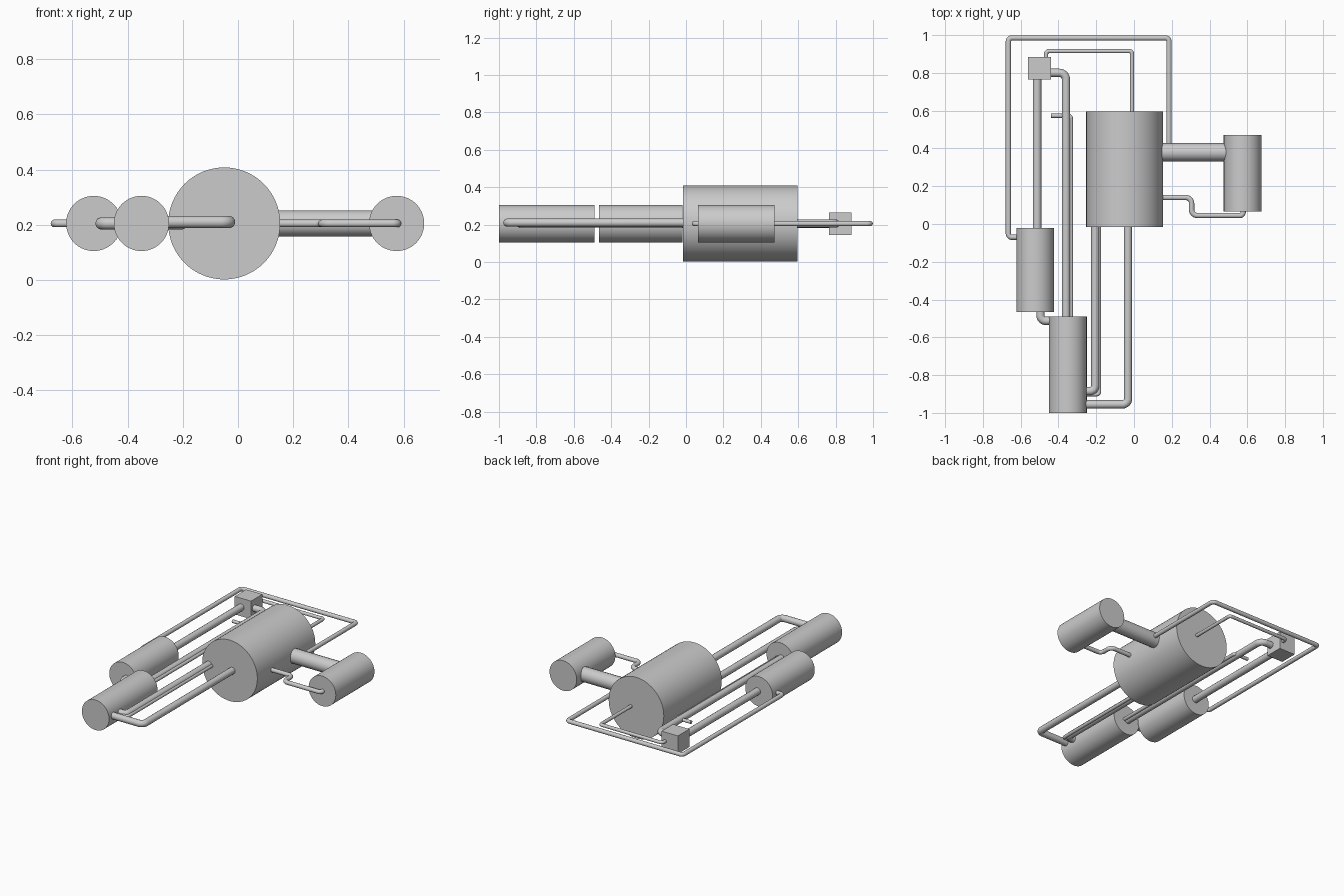
import bpy
import math
from mathutils import Vector

cube = bpy.data.objects.get("Cube")
if cube:
    bpy.data.objects.remove(cube, do_unlink=True)

MID = 0.205  # height of the shared centre plane

steel = bpy.data.materials.new("plain grey")
steel.use_nodes = True
steel.diffuse_color = (0.6, 0.6, 0.6, 1)
steel.node_tree.nodes["Principled BSDF"].inputs["Base Color"].default_value = (0.6, 0.6, 0.6, 1)


def finish(obj, name):
    obj.name = name
    obj.data.materials.clear()
    obj.data.materials.append(steel)
    bpy.ops.object.select_all(action='DESELECT')
    obj.select_set(True)
    bpy.context.view_layer.objects.active = obj
    bpy.ops.object.shade_smooth_by_angle(angle=math.radians(35))


def drum(name, x, y0, y1, radius):
    """Cylinder lying along y."""
    bpy.ops.mesh.primitive_cylinder_add(vertices=64, radius=radius, depth=y1 - y0,
                                        location=(x, (y0 + y1) / 2, MID),
                                        rotation=(math.pi / 2, 0, 0))
    finish(bpy.context.object, name)


def rounded(points, bend, steps=6):
    """Replace each inner corner of a path with an arc."""
    pts = [Vector(p) for p in points]
    path = [pts[0]]
    for a, b, c in zip(pts, pts[1:], pts[2:]):
        u, v = (a - b).normalized(), (c - b).normalized()
        half = u.angle(v) / 2
        cut = min(bend / math.tan(half), (a - b).length * 0.49, (c - b).length * 0.49)
        centre = b + (u + v).normalized() * cut / math.cos(half)
        start, end = b + u * cut - centre, b + v * cut - centre
        for i in range(steps + 1):
            arm = start.lerp(end, i / steps).normalized() * start.length
            path.append(centre + arm)
    path.append(pts[-1])
    return path


def pipe(name, radius, points, z=MID, bend=None):
    """Round pipe following a flat path of x, y points."""
    path = rounded([(x, y, z) for x, y in points], bend or radius * 1.3)
    curve = bpy.data.curves.new(name, 'CURVE')
    curve.dimensions = '3D'
    curve.bevel_depth = radius
    curve.bevel_resolution = 5
    curve.use_fill_caps = True
    spline = curve.splines.new('POLY')
    spline.points.add(len(path) - 1)
    for point, co in zip(spline.points, path):
        point.co = (*co, 1)
    obj = bpy.data.objects.new(name, curve)
    bpy.context.collection.objects.link(obj)
    bpy.ops.object.select_all(action='DESELECT')
    obj.select_set(True)
    bpy.context.view_layer.objects.active = obj
    bpy.ops.object.convert(target='MESH')
    finish(bpy.context.object, name)


# Drums
drum("main_drum", -0.05, -0.015, 0.595, 0.203)
drum("side_drum", 0.575, 0.065, 0.472, 0.1)
drum("rear_right_drum", -0.523, -0.465, -0.02, 0.1)
drum("front_right_drum", -0.35, -1.0, -0.49, 0.1)

# Valve box
bpy.ops.mesh.primitive_cube_add(size=0.12, location=(-0.5, 0.825, MID))
finish(bpy.context.object, "valve_box")

# Pipes on the left side
pipe("wide_link_pipe", 0.048, [(0.1, 0.38), (0.5, 0.38)])
pipe("stepped_pipe", 0.014, [(0.1, 0.14), (0.305, 0.14), (0.305, 0.045),
                             (0.578, 0.045), (0.578, 0.08)], bend=0.03)

# Long loops round the back
pipe("outer_loop_pipe", 0.014, [(0.185, 0.38), (0.185, 0.985), (-0.665, 0.985),
                                (-0.665, -0.07), (-0.58, -0.07)])
pipe("inner_loop_pipe", 0.011, [(-0.01, 0.57), (-0.01, 0.915),
                                (-0.465, 0.915), (-0.465, 0.87)])

# Pipes from the valve box
pipe("valve_straight_pipe", 0.023, [(-0.513, 0.79), (-0.513, -0.04)])
pipe("valve_elbow_pipe", 0.022, [(-0.46, 0.8), (-0.36, 0.8), (-0.36, -0.51)], bend=0.035)
pipe("thin_stub_pipe", 0.011, [(-0.44, 0.573), (-0.334, 0.573), (-0.334, -0.51)])

# Pipes joining the front drum
pipe("drum_elbow_pipe", 0.022, [(-0.495, -0.44), (-0.495, -0.513), (-0.42, -0.513)])
pipe("feed_pipe", 0.022, [(-0.205, 0.02), (-0.205, -0.885), (-0.28, -0.885)])
pipe("thin_feed_pipe", 0.011, [(-0.185, 0.02), (-0.185, -0.902), (-0.28, -0.902)], z=0.2)
pipe("return_pipe", 0.022, [(-0.032, 0.02), (-0.032, -0.955), (-0.28, -0.955)], z=0.21)
